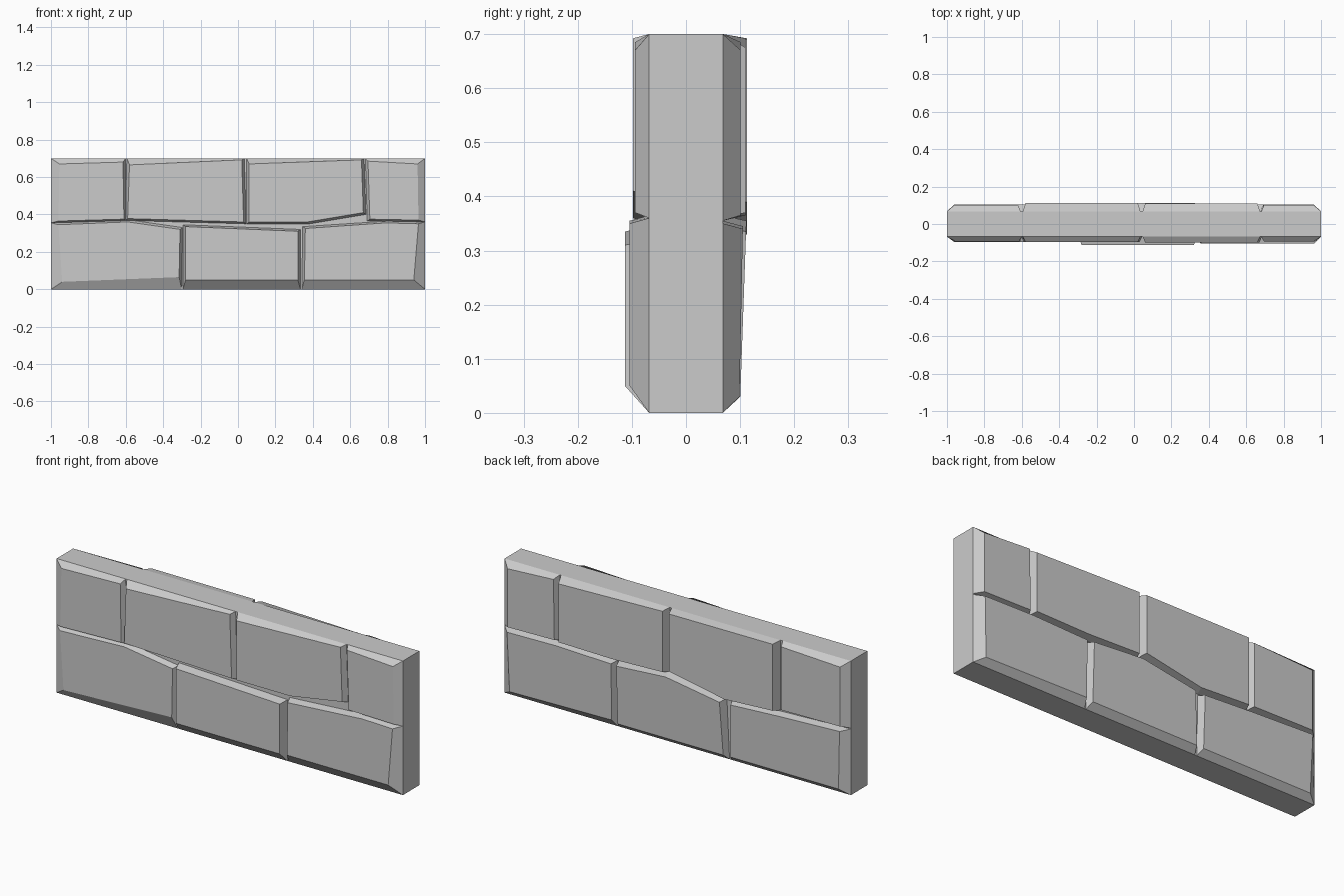
import bpy, bmesh

if "Cube" in bpy.data.objects:
    bpy.data.objects.remove(bpy.data.objects["Cube"])

CORE_Y = 0.068   # half thickness of the wall core


def finish(name, bm):
    bmesh.ops.recalc_face_normals(bm, faces=bm.faces)
    me = bpy.data.meshes.new(name)
    bm.to_mesh(me)
    bm.free()
    ob = bpy.data.objects.new(name, me)
    bpy.context.collection.objects.link(ob)
    return ob


def base_point(x, z, cx, cz):
    """Widen a face corner to the foot of its chamfer (wall border or joint)."""
    bx = (1 if x > 0 else -1) if abs(x) > 0.9 else x + (0.014 if x > cx else -0.014)
    if z > 0.6:
        bz = 0.7
    elif z < 0.12:
        bz = 0.0
    else:
        bz = z + (0.01 if z > cz else -0.01)
    return bx, bz


def stone(name, side, depth, tilt, pts):
    """Chamfered block: face outline at its depth, foot on the core."""
    cx = (min(p[0] for p in pts) + max(p[0] for p in pts)) / 2
    cz = (min(p[1] for p in pts) + max(p[1] for p in pts)) / 2
    bm = bmesh.new()
    face = [bm.verts.new((x, side * (depth + tilt * (z - cz)), z)) for x, z in pts]
    foot = []
    for x, z in pts:
        bx, bz = base_point(x, z, cx, cz)
        foot.append(bm.verts.new((bx, side * CORE_Y, bz)))
    bm.faces.new(face)
    bm.faces.new(foot[::-1])
    n = len(pts)
    for i in range(n):
        j = (i + 1) % n
        bm.faces.new((face[i], foot[i], foot[j], face[j]))
    finish(name, bm)


# wall core
bm = bmesh.new()
bmesh.ops.create_cube(bm, size=1)
for v in bm.verts:
    v.co.x *= 2
    v.co.y *= 2 * CORE_Y
    v.co.z = (v.co.z + 0.5) * 0.7
finish("wall_core", bm)

# front stones: depth, tilt, face outline in x, z
front = [
    (0.093, 0, [(-.955, .67), (-.615, .68), (-.61, .375), (-.96, .365)]),
    (0.096, 0, [(-.58, .665), (.02, .692), (.03, .36), (-.59, .378)]),
    (0.098, 0, [(.06, .67), (.66, .692), (.67, .41), (.37, .36), (.06, .36)]),
    (0.094, 0, [(.695, .685), (.96, .67), (.965, .37), (.705, .375)]),
    (0.097, 0, [(-.96, .345), (-.59, .36), (-.31, .32), (-.315, .065), (-.94, .04)]),
    (0.113, 0, [(-.28, .335), (.32, .31), (.32, .05), (-.28, .05)]),
    (0.104, 0, [(.36, .325), (.79, .355), (.965, .35), (.94, .05), (.355, .05)]),
]
for i, (d, t, p) in enumerate(front):
    stone(f"front_stone_{i + 1}", -1, d, t, p)

# back stones
back = [
    (0.101, 0, [(.96, .67), (.695, .685), (.69, .37), (.96, .365)]),
    (0.110, 0, [(.66, .675), (.06, .692), (.06, .375), (.35, .365), (.66, .37)]),
    (0.113, 0, [(.02, .69), (-.58, .692), (-.58, .345), (-.3, .33), (.02, .39)]),
    (0.101, 0, [(-.62, .685), (-.96, .67), (-.96, .36), (-.62, .355)]),
    (0.102, .02, [(.96, .34), (.68, .345), (.36, .335), (.36, .04), (.95, .03)]),
    (0.106, .035, [(.325, .335), (.04, .355), (-.27, .305), (-.285, .03), (.325, .03)]),
    (0.102, .02, [(-.33, .305), (-.6, .32), (-.96, .335), (-.95, .03), (-.325, .03)]),
]
for i, (d, t, p) in enumerate(back):
    stone(f"back_stone_{i + 1}", 1, d, t, p)
